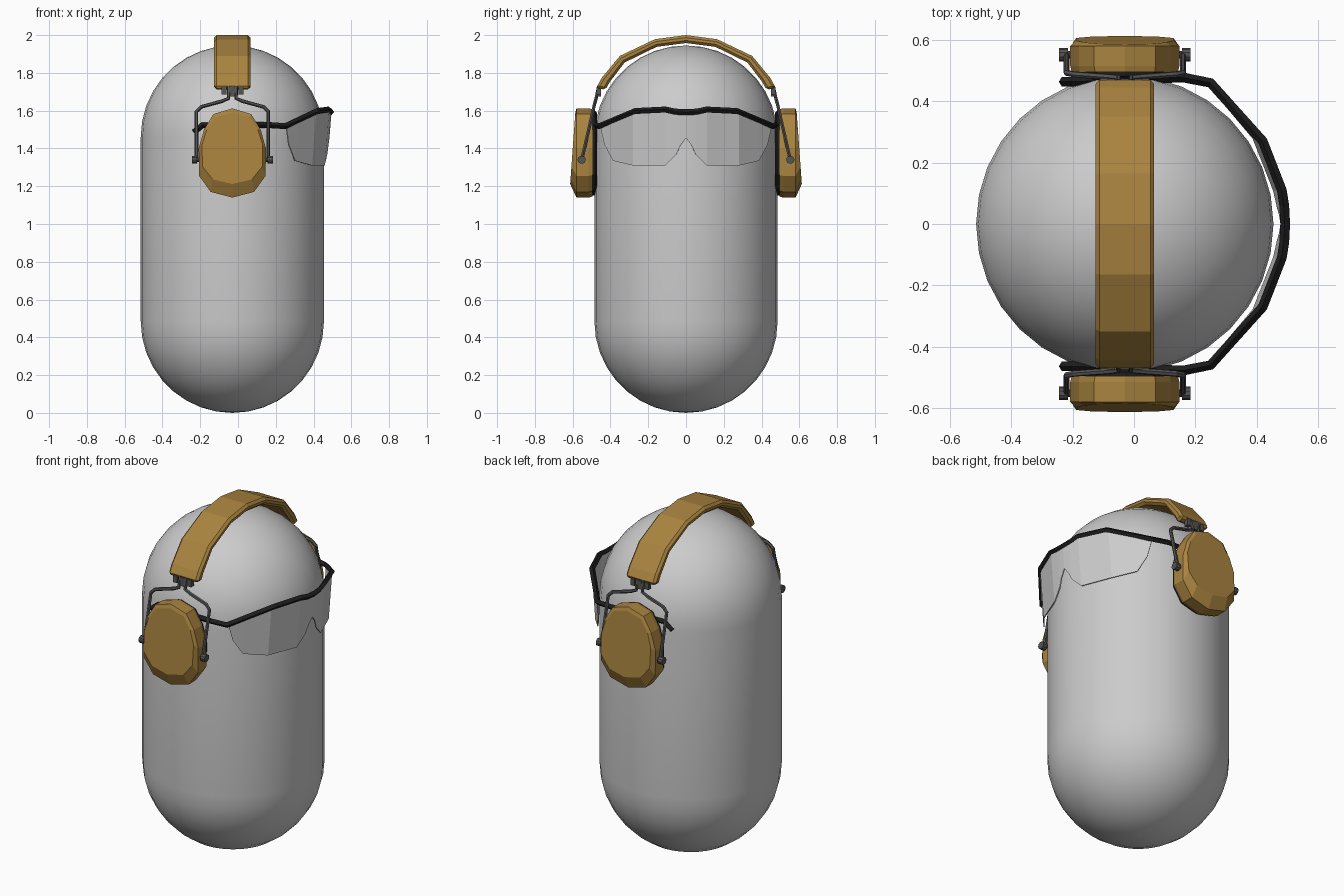
import bpy, bmesh, math
from mathutils import Matrix, Vector

if "Cube" in bpy.data.objects:
    bpy.data.objects.remove(bpy.data.objects["Cube"])

CX = -0.03  # centre line of head and ear defenders


def material(name, r, g, b):
    m = bpy.data.materials.new(name)
    m.diffuse_color = (r, g, b, 1)
    m.use_nodes = True
    m.node_tree.nodes["Principled BSDF"].inputs["Base Color"].default_value = m.diffuse_color
    return m


GOLD = material("ochre_plastic", 0.40, 0.23, 0.05)
BLACK = material("black_rubber", 0.012, 0.012, 0.012)
STEEL = material("dark_steel", 0.09, 0.09, 0.09)


def finish(name, bm, mat=None, mirror=False, bevel=0):
    bmesh.ops.recalc_face_normals(bm, faces=bm.faces)
    me = bpy.data.meshes.new(name)
    bm.to_mesh(me)
    bm.free()
    ob = bpy.data.objects.new(name, me)
    bpy.context.collection.objects.link(ob)
    if mat:
        me.materials.append(mat)
    if bevel:
        b = ob.modifiers.new("bevel", 'BEVEL')
        b.width, b.segments, b.limit_method = bevel, 1, 'ANGLE'
        b.angle_limit = math.radians(50)
    if mirror:
        add_mirror(ob)
    return ob


def add_mirror(ob):
    m = ob.modifiers.new("mirror", 'MIRROR')
    m.use_axis = (False, True, False)
    m.use_clip = False
    m.use_mirror_merge = False


def loft(rings, cap=True, closed=True):
    bm = bmesh.new()
    vs = [[bm.verts.new(p) for p in r] for r in rings]
    n = len(rings[0])
    for a, b in zip(vs, vs[1:]):
        for i in range(n if closed else n - 1):
            j = (i + 1) % n
            bm.faces.new((a[i], a[j], b[j], b[i]))
    if cap:
        bm.faces.new(vs[0])
        bm.faces.new(vs[-1])
    return bm


def tube(name, paths, radius, mat, res=0, mirror=False):
    cu = bpy.data.curves.new(name, 'CURVE')
    cu.dimensions = '3D'
    cu.bevel_depth, cu.bevel_resolution, cu.use_fill_caps = radius, res, True
    for pts in paths:
        s = cu.splines.new('POLY')
        s.points.add(len(pts) - 1)
        for p, c in zip(s.points, pts):
            p.co = (*c, 1)
        s.use_smooth = False
    ob = bpy.data.objects.new(name, cu)
    bpy.context.collection.objects.link(ob)
    bpy.ops.object.select_all(action='DESELECT')
    ob.select_set(True)
    bpy.context.view_layer.objects.active = ob
    bpy.ops.object.convert(target='MESH')
    ob = bpy.context.object
    ob.name = name
    ob.data.materials.clear()
    ob.data.materials.append(mat)
    if mirror:
        add_mirror(ob)
    return ob


# capsule head and body
R, SEG, Q = 0.485, 32, 9
prof = [(R * math.cos(a), z0 + R * math.sin(a))
        for z0, s in ((R, -1), (1.46, 0))
        for a in [math.pi / 2 * (s + i / Q) for i in range(Q + 1)]]
prof = [(max(r, 0.0005), z) for r, z in prof]
bm = loft([[(CX + r * math.cos(2 * math.pi * k / SEG), r * math.sin(2 * math.pi * k / SEG), z)
            for k in range(SEG)] for r, z in prof])
body = finish("body_capsule", bm)
for p in body.data.polygons:
    p.use_smooth = True

# padded headband arched over the top
outer = [(0, 2.0), (0.165, 1.978), (0.35, 1.89), (0.445, 1.775), (0.476, 1.72)]
inner = [(0, 1.958), (0.155, 1.938), (0.325, 1.855), (0.405, 1.75), (0.426, 1.71)]
pairs = list(zip(outer, inner))
pairs = [((-o[0], o[1]), (-i[0], i[1])) for o, i in pairs[:0:-1]] + pairs
w = 0.096
bm = loft([[(CX - w, *o), (CX + w, *o), (CX + w, *i), (CX - w, *i)] for o, i in pairs])
finish("headband", bm, GOLD, bevel=0.013)

# ear cups: half outline as (offset from centre, height)
half = [(0, 1.612), (0.1, 1.582), (0.15, 1.50), (0.178, 1.40), (0.176, 1.255), (0.115, 1.17), (0, 1.14)]
outline = half + [(-x, z) for x, z in half[-2:0:-1]]


def cup_ring(y, sx=1.0, sz=1.0, zc=1.42, slope=0.0):
    ring = []
    for x, z in outline:
        z = zc + (z - zc) * sz
        ring.append((CX + x * sx, y + (1.59 - z) * slope, z))
    return ring


finish("ear_cups", loft([cup_ring(0.495, 0.97, 0.98), cup_ring(0.515), cup_ring(0.58),
                         cup_ring(0.586, 0.9, 0.8, 1.5, 0.072)]), GOLD, mirror=True)
finish("ear_cushions", loft([cup_ring(0.472, 0.86, 0.9, 1.38), cup_ring(0.482, 0.93, 0.95, 1.38),
                             cup_ring(0.497, 0.93, 0.95, 1.38)]), BLACK, mirror=True)

# wire yokes from headband to cups
yokes = [[(CX + s * 0.02, 0.462, 1.73), (CX + s * 0.02, 0.476, 1.665), (CX + s * 0.055, 0.48, 1.65),
          (CX + s * 0.165, 0.488, 1.62), (CX + s * 0.19, 0.493, 1.595), (CX + s * 0.19, 0.552, 1.34)]
         for s in (-1, 1)]
tube("wire_yokes", yokes, 0.010, STEEL, res=1, mirror=True)

# clips under the headband ends
bm = bmesh.new()
for x, wd, h in ((-0.045, 0.026, 0.04), (0, 0.028, 0.05), (0.045, 0.026, 0.04)):
    bmesh.ops.create_cube(bm, size=1, matrix=Matrix.Translation((CX + x, 0.462, 1.725 - h / 2))
                          @ Matrix.Diagonal((wd, 0.026, h, 1)))
finish("yoke_clips", bm, STEEL, mirror=True)

# pivot pins at the cup sides
bm = bmesh.new()
for s in (-1, 1):
    for x, r, d in ((0.2, 0.022, 0.028), (0.18, 0.012, 0.06)):
        bmesh.ops.create_cone(bm, cap_ends=True, segments=10, radius1=r, radius2=r, depth=d,
                              matrix=Matrix.Translation((CX + s * x, 0.552, 1.34))
                              @ Matrix.Rotation(math.pi / 2, 4, 'Y'))
finish("pivot_pins", bm, STEEL, mirror=True)

# safety glasses frame with temple arms
arm = [(0.493, 0, 1.592), (0.49, 0.06, 1.595), (0.482, 0.11, 1.606), (0.42, 0.27, 1.598),
       (0.25, 0.46, 1.518), (0.16, 0.478, 1.524), (-0.19, 0.464, 1.522), (-0.235, 0.464, 1.485)]
tube("glasses_frame", [[(x, -y, z) for x, y, z in arm[:0:-1]] + arm], 0.016, BLACK)

# one-piece lens with nose notch: (x, y, top, bottom)
cols = [(0.492, 0, 1.592, 1.455), (0.49, 0.03, 1.594, 1.415), (0.488, 0.05, 1.595, 1.37),
        (0.48, 0.11, 1.606, 1.31), (0.412, 0.28, 1.595, 1.31), (0.318, 0.385, 1.55, 1.335),
        (0.276, 0.43, 1.53, 1.42), (0.257, 0.45, 1.52, 1.505)]
cols = [(x, -y, t, b) for x, y, t, b in cols[:0:-1]] + cols
bm = loft([[(x, y, t), (x - 0.08 * (t - b), y, b)] for x, y, t, b in cols], cap=False, closed=False)
lens = finish("lens", bm)
sol = lens.modifiers.new("thickness", 'SOLIDIFY')
sol.thickness, sol.offset = 0.006, 0
